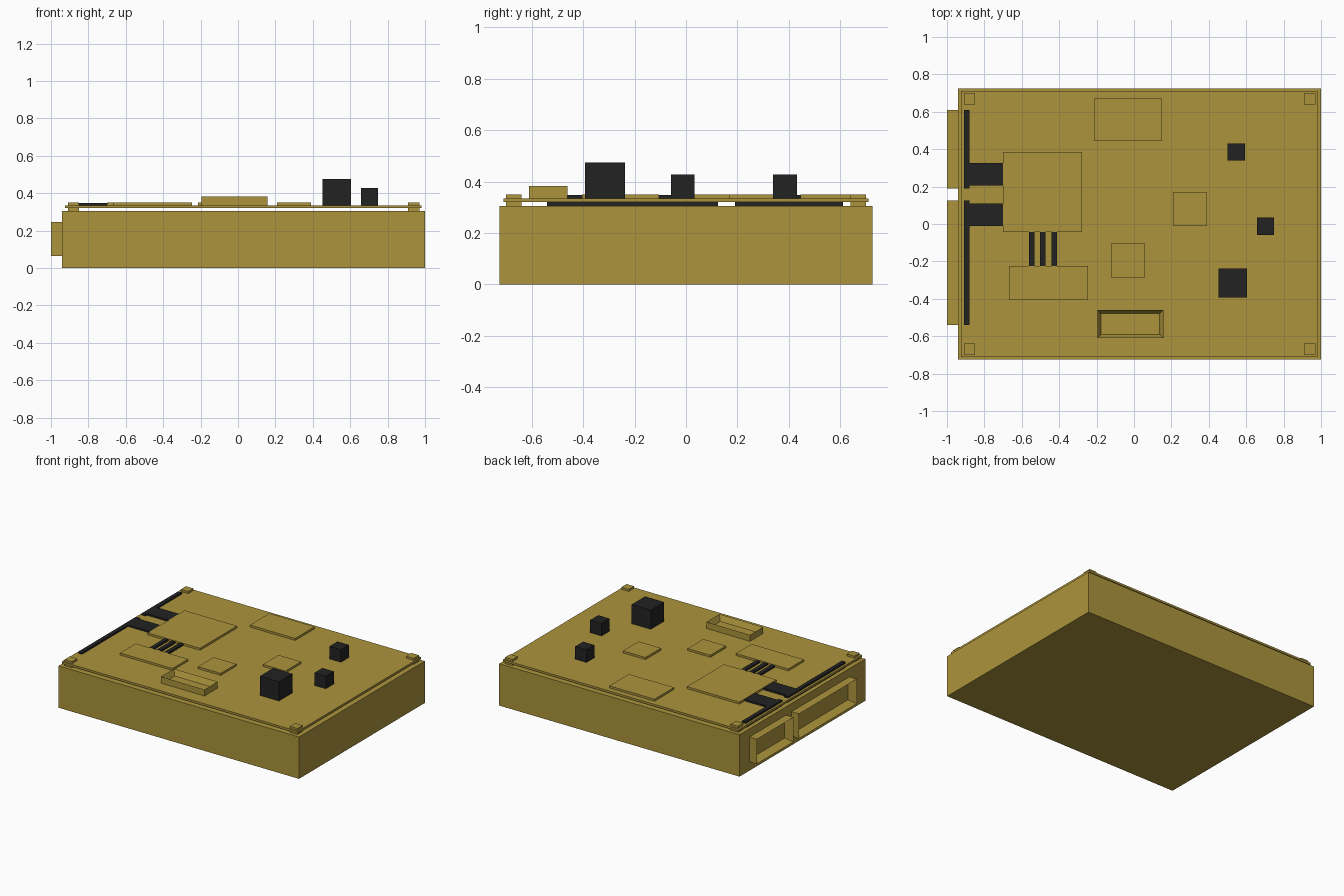
import bpy, bmesh

if "Cube" in bpy.data.objects:
    bpy.data.objects.remove(bpy.data.objects["Cube"])


def material(name, rgb):
    m = bpy.data.materials.new(name)
    m.diffuse_color = (*rgb, 1)
    m.use_nodes = True
    m.node_tree.nodes["Principled BSDF"].inputs["Base Color"].default_value = m.diffuse_color
    return m


TAN = material("brass_tan", (0.413, 0.296, 0.045))
BLACK = material("matte_black", (0.016, 0.016, 0.016))


def finish(name, bm, mat):
    bmesh.ops.recalc_face_normals(bm, faces=bm.faces)
    me = bpy.data.meshes.new(name)
    bm.to_mesh(me)
    bm.free()
    me.materials.append(mat)
    ob = bpy.data.objects.new(name, me)
    bpy.context.collection.objects.link(ob)
    return ob


def box(name, x, y, z, mat=TAN):
    """Box given as (min, max) ranges on each axis."""
    bm = bmesh.new()
    bmesh.ops.create_cube(bm, size=1)
    for v in bm.verts:
        v.co = [r[0] if c < 0 else r[1] for c, r in zip(v.co, (x, y, z))]
    return finish(name, bm, mat)


def socket(name, x, y, z, direction, wall, depth):
    """Box with a rectangular recess sunk into the face pointing along direction."""
    ob = box(name, x, y, z)
    bm = bmesh.new()
    bm.from_mesh(ob.data)
    bm.normal_update()
    face = max(bm.faces, key=lambda f: sum(a * b for a, b in zip(f.normal, direction)))
    bmesh.ops.inset_region(bm, faces=[face], thickness=wall)
    for v in face.verts:
        for i in range(3):
            v.co[i] -= direction[i] * depth
    bm.to_mesh(ob.data)
    bm.free()


BASE_TOP, PCB_LOW, PCB_TOP, CHIP_TOP = 0.305, 0.32, 0.335, 0.35

# Drive housing and circuit board
box("housing", (-0.94, 1.0), (-0.725, 0.725), (0, BASE_TOP))
box("circuit_board", (-0.925, 0.98), (-0.71, 0.71), (PCB_LOW, PCB_TOP))

# Corner spacers below the board and screw heads above it
for x in (-0.88, 0.94):
    for y in (-0.67, 0.67):
        rx, ry = (x - 0.03, x + 0.03), (y - 0.03, y + 0.03)
        box("spacer", rx, ry, (BASE_TOP, PCB_LOW))
        box("screw_head", rx, ry, (PCB_TOP, CHIP_TOP))

# Side sockets, with their black contact bars through the board
for name, y in (("data", (0.19, 0.61)), ("power", (-0.54, 0.125))):
    socket(name + "_socket", (-1.0, -0.94), y, (0.065, 0.245), (-1, 0, 0), 0.032, 0.055)
    box(name + "_contact_bar", (-0.91, -0.88), y, (BASE_TOP, 0.347), BLACK)

# Wide traces from the contact bars to the main chip
for y in (0.205, -0.01):
    box("wide_trace", (-0.88, -0.70), (y, y + 0.12), (PCB_TOP, 0.347), BLACK)

# Narrow traces between the main chip and the memory chip
for x in (-0.562, -0.503, -0.441):
    box("narrow_trace", (x, x + 0.03), (-0.225, -0.042), (PCB_TOP, 0.347), BLACK)

# Flat chips
for name, x, y in (
    ("main_chip", (-0.70, -0.277), (-0.042, 0.385)),
    ("memory_chip", (-0.668, -0.245), (-0.405, -0.225)),
    ("rear_chip", (-0.215, 0.15), (0.445, 0.67)),
    ("small_chip_right", (0.208, 0.39), (-0.01, 0.17)),
    ("small_chip_middle", (-0.123, 0.06), (-0.285, -0.105)),
):
    box(name, x, y, (PCB_TOP, CHIP_TOP))

# Open-topped board connector
socket("board_connector", (-0.195, 0.157), (-0.61, -0.46), (PCB_TOP, 0.382), (0, 0, 1), 0.028, 0.04)

# Black block components
for cx, cy, half, top in ((0.547, 0.385, 0.046, 0.427), (0.703, -0.012, 0.046, 0.427),
                          (0.528, -0.315, 0.077, 0.475)):
    box("block_component", (cx - half, cx + half), (cy - half, cy + half), (PCB_TOP, top), BLACK)
